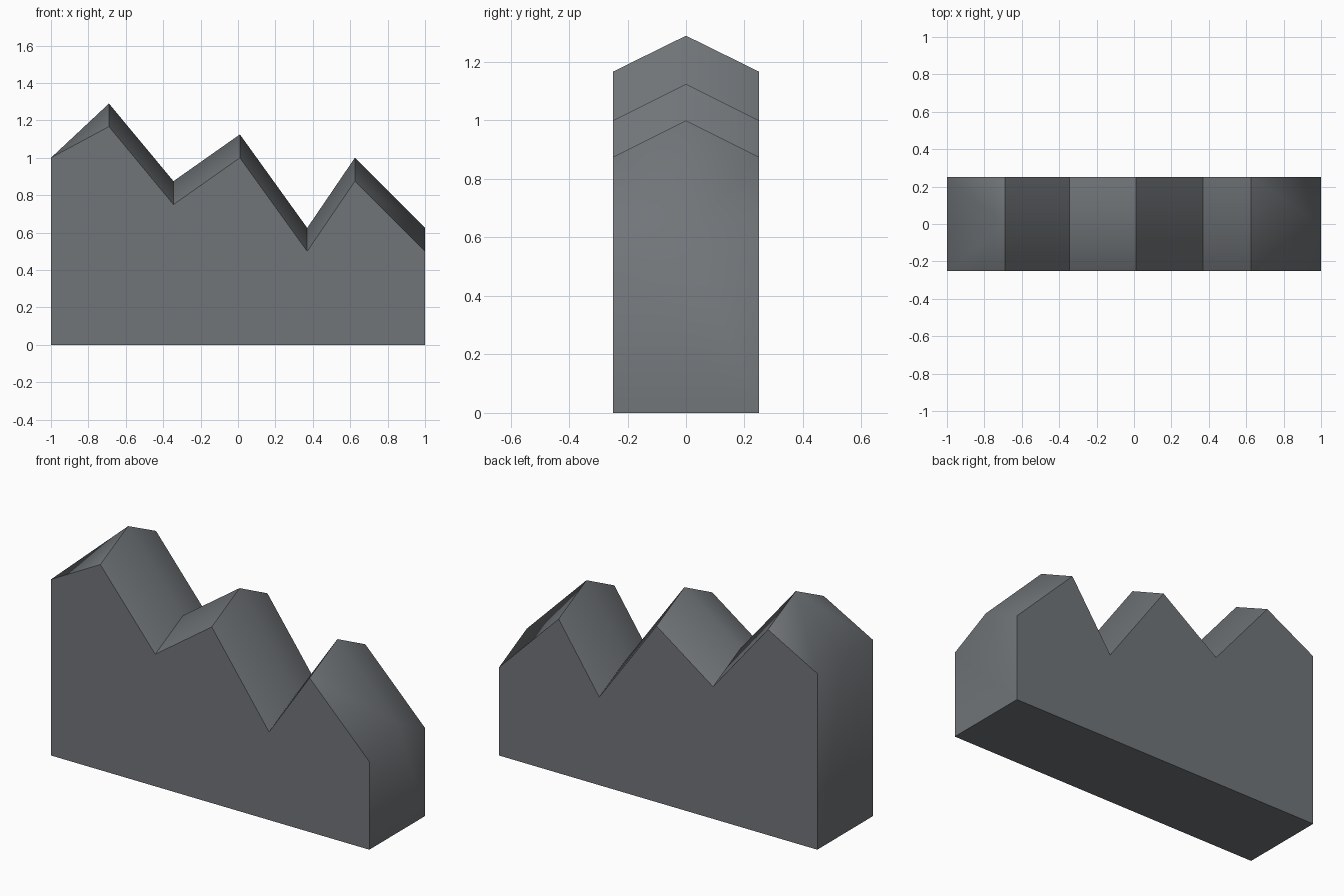
import bpy, bmesh, math

if "Cube" in bpy.data.objects:
    bpy.data.objects.remove(bpy.data.objects["Cube"])

# Ridge profile: x, eave height, height at the centre line
PROFILE = [
    (-1.0, 1.0, 1.0), (-0.69, 1.167, 1.29), (-0.345, 0.75, 0.875),
    (0.01, 1.0, 1.125), (0.37, 0.5, 0.625), (0.625, 0.875, 1.0),
    (1.0, 0.5, 0.625),
]
HALF = 0.25

bm = bmesh.new()


def row(y, column):
    return [bm.verts.new((p[0], y, p[column])) for p in PROFILE]


# Zigzag top edges
front, middle, back = row(-HALF, 1), row(0, 2), row(HALF, 1)
base = [bm.verts.new((x, y, 0)) for x, y in
        ((-1, -HALF), (1, -HALF), (1, HALF), (-1, HALF))]

# Roof-like slopes, split from eave to ridge
for side in (front, back):
    for i in range(len(PROFILE) - 1):
        a, b, c, d = side[i], side[i + 1], middle[i + 1], middle[i]
        if i == 0:
            bm.faces.new((a, b, c))
            bm.faces.new((a, c, d))
        else:
            bm.faces.new((a, b, c, d))

# Walls, ends and underside
bm.faces.new([base[0], base[1]] + front[::-1])
bm.faces.new([base[3], base[2]] + back[::-1])
bm.faces.new((base[0], front[0], middle[0], back[0], base[3]))
bm.faces.new((base[1], front[-1], middle[-1], back[-1], base[2]))
bm.faces.new(base)
bmesh.ops.recalc_face_normals(bm, faces=bm.faces[:])

# Smooth across gentle folds, sharp elsewhere
for f in bm.faces:
    f.smooth = True
for e in bm.edges:
    e.smooth = e.calc_face_angle(0) < math.radians(52)

mesh = bpy.data.meshes.new("mountain_block")
bm.to_mesh(mesh)
bm.free()

stone = bpy.data.materials.new("slate_grey")
stone.diffuse_color = (0.165, 0.178, 0.19, 1)
stone.use_nodes = True
stone.node_tree.nodes["Principled BSDF"].inputs["Base Color"].default_value = stone.diffuse_color
mesh.materials.append(stone)
bpy.context.collection.objects.link(bpy.data.objects.new("mountain_block", mesh))
